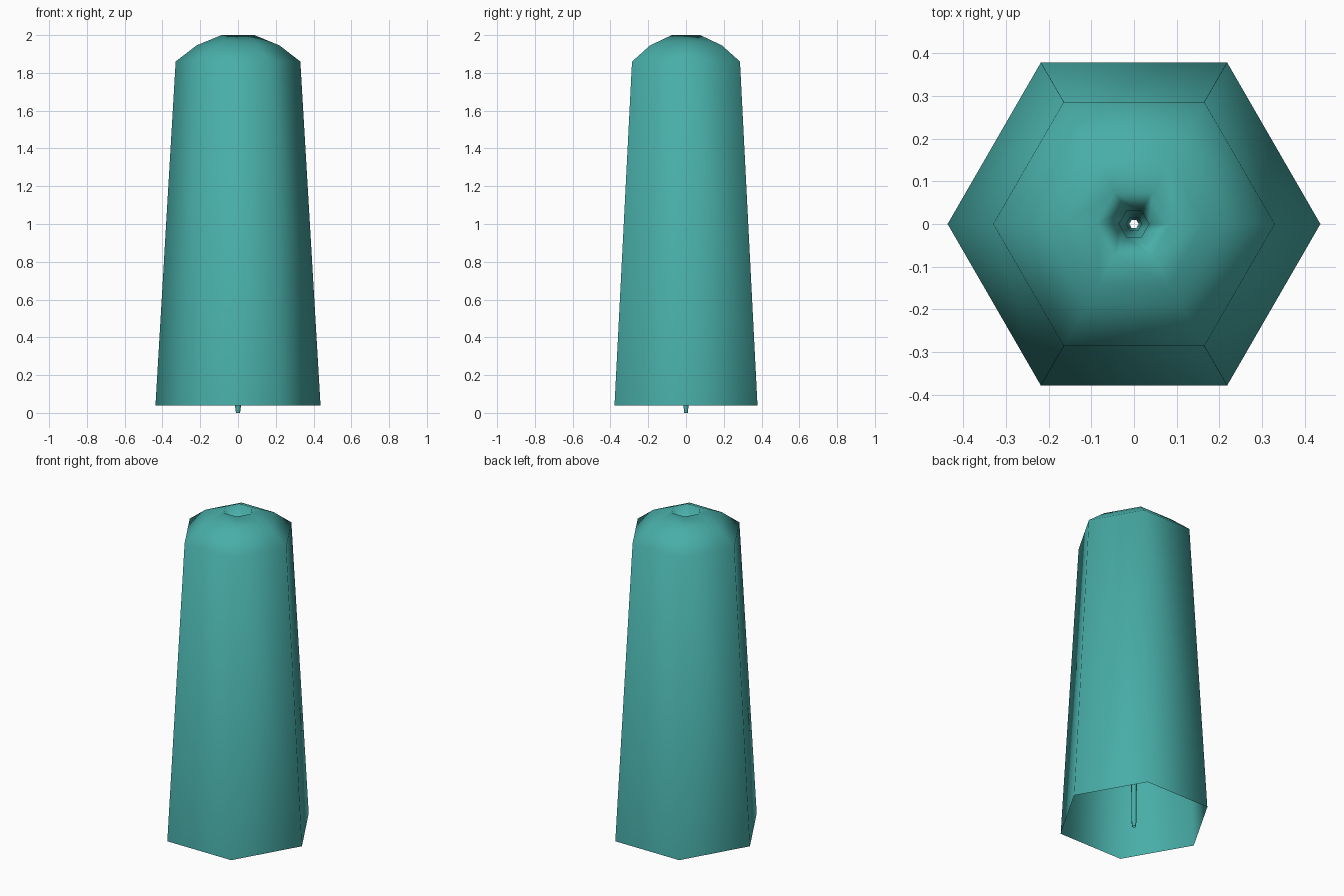
import bpy, bmesh, math

if "Cube" in bpy.data.objects:
    bpy.data.objects.remove(bpy.data.objects["Cube"])

# One teal water colour
water = bpy.data.materials.new("teal_water")
water.diffuse_color = (0.065, 0.42, 0.39, 1)
water.use_nodes = True
water.node_tree.nodes["Principled BSDF"].inputs["Base Color"].default_value = water.diffuse_color

SIDES = 6
# Radius and height: up the thin jet, over the crown, down the falling sheet
profile = [(0.011, 0.0), (0.016, 0.04), (0.018, 1.0), (0.035, 1.87),
           (0.087, 2.0), (0.165, 1.968), (0.22, 1.945), (0.33, 1.86), (0.437, 0.04)]


def ring_surface(name, points, mat):
    bm = bmesh.new()
    rings = []
    for r, z in points:
        angles = [2 * math.pi * i / SIDES for i in range(SIDES)]
        rings.append([bm.verts.new((r * math.cos(a), r * math.sin(a), z)) for a in angles])
    for a, b in zip(rings, rings[1:]):
        for i in range(SIDES):
            j = (i + 1) % SIDES
            bm.faces.new((a[i], b[i], b[j], a[j])).smooth = True
    mesh = bpy.data.meshes.new(name)
    bm.to_mesh(mesh)
    bm.free()
    mesh.materials.append(mat)
    obj = bpy.data.objects.new(name, mesh)
    bpy.context.collection.objects.link(obj)
    return obj


# Hexagonal fountain: open sheet outside, narrow jet inside
ring_surface("fountain_water", profile, water)
